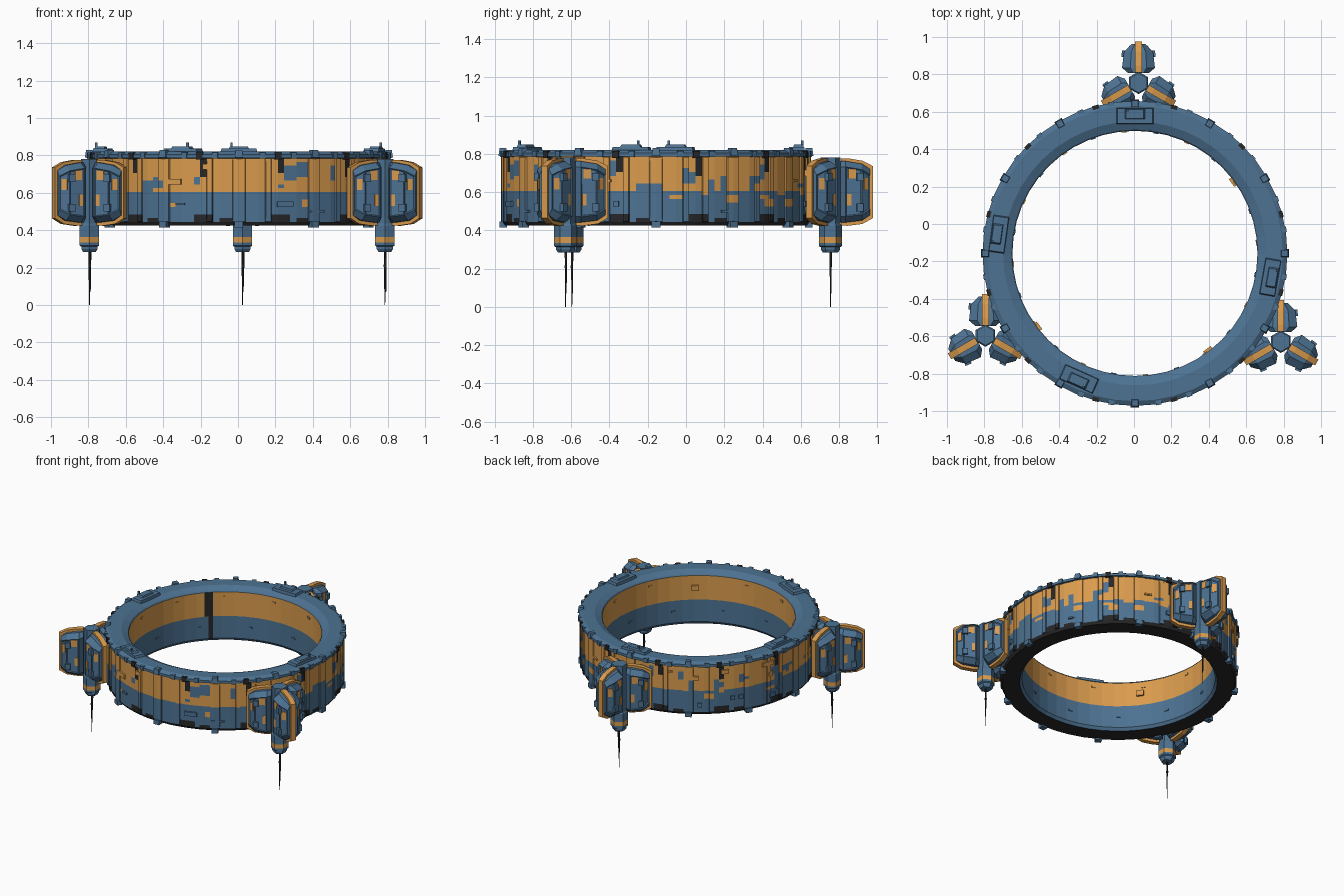
import bpy, bmesh, math, random
from mathutils import Matrix, Vector

if "Cube" in bpy.data.objects:
    bpy.data.objects.remove(bpy.data.objects["Cube"])

random.seed(11)

def material(name, rgb):
    m = bpy.data.materials.new(name)
    m.diffuse_color = (*rgb, 1)
    m.use_nodes = True
    m.node_tree.nodes["Principled BSDF"].inputs["Base Color"].default_value = m.diffuse_color
    return m

BLUE, ORANGE, DARK = 0, 1, 2
MATS = [material("steel_blue", (0.075, 0.17, 0.29)),
        material("hazard_orange", (0.70, 0.33, 0.075)),
        material("charcoal", (0.02, 0.02, 0.022))]
CENTRE = Vector((0.005, -0.157, 0))
N = 144
rad = math.radians

def finish(name, bm, loc=CENTRE, normals=True):
    if normals:
        bmesh.ops.recalc_face_normals(bm, faces=bm.faces[:])
    me = bpy.data.meshes.new(name)
    bm.to_mesh(me)
    bm.free()
    for m in MATS:
        me.materials.append(m)
    ob = bpy.data.objects.new(name, me)
    ob.location = loc
    bpy.context.collection.objects.link(ob)
    return ob

def box(bm, pos, size, ang=0, mat=BLUE, top=1.0):
    """Box turned about z, optionally with a narrowed top."""
    vs = bmesh.ops.create_cube(bm, size=1)["verts"]
    for v in vs:
        k = top if v.co.z > 0 else 1
        v.co = Vector((v.co.x * size[0] * k, v.co.y * size[1] * k, v.co.z * size[2]))
        v.co = Matrix.Rotation(ang, 3, 'Z') @ v.co + Vector(pos)
    for f in {f for v in vs for f in v.link_faces}:
        f.material_index = mat

def polar(r, a, z):
    return (r * math.cos(a), r * math.sin(a), z)

def loft(bm, rings, mats=None):
    """Skin closed vertex rings; mats gives one material per span."""
    rows = [[bm.verts.new(p) for p in r] for r in rings]
    n, spans = len(rows[0]), []
    mats = mats or [BLUE] * (len(rows) - 1)
    for i in range(len(rows) - 1):
        spans.append([])
        for j in range(n):
            f = bm.faces.new((rows[i][j], rows[i][(j + 1) % n], rows[i + 1][(j + 1) % n], rows[i + 1][j]))
            f.material_index = mats[i]
            spans[i].append(f)
    bm.faces.new(rows[0][::-1]).material_index = mats[0]
    bm.faces.new(rows[-1]).material_index = mats[-1]
    return spans

# ---- main ring: closed profile swept around, outer wall split into paint cells
WALL = 17
profile = [(0.79, 0.425)] + [(0.802, 0.445 + 0.02 * i) for i in range(WALL + 1)]
profile += [(0.815, 0.787), (0.815, 0.805), (0.79, 0.82), (0.705, 0.82), (0.662, 0.80),
            (0.655, 0.79), (0.655, 0.61), (0.655, 0.445), (0.67, 0.425)]
INNER_TOP, INNER_LOW = WALL + 7, WALL + 8   # profile spans of the inner wall

# camouflage: base bands, then random rectangles, then the regular dark marks
paint = [[ORANGE if i >= 8 else BLUE for i in range(WALL)] for _ in range(N)]

def patch(col, row, w, h, mat):
    for c in range(col, col + w):
        for r in range(max(row, 0), min(row + h, WALL)):
            paint[c % N][r] = mat

for _ in range(50):
    patch(random.randrange(N), random.randint(7, 12), random.randint(1, 2), random.randint(1, 4), BLUE)
for _ in range(16):
    patch(random.randrange(N), random.randint(4, 7), random.randint(1, 2), random.randint(1, 2), ORANGE)
for k in range(12):
    c = 6 + 12 * k
    patch(c - 1, 0, 3, 2, DARK)
    patch(c, 12 + k % 2, 1, 5, DARK)
    patch(c + 3, 0, 2, 1, DARK)

bm = bmesh.new()
def facet(j):  # keeps the wall a 48-sided polygon
    return math.cos(rad(3.75)) / math.cos(rad((j * 2.5) % 7.5 - 3.75))
loops = [[bm.verts.new(polar(r * facet(j), rad(2.5 * j), z)) for r, z in profile] for j in range(N)]
P = len(profile)
raised = []
for j in range(N):
    for i in range(P):
        a, b = loops[j], loops[(j + 1) % N]
        f = bm.faces.new((a[i], b[i], b[(i + 1) % P], a[(i + 1) % P]))
        if 1 <= i <= WALL:
            f.material_index = paint[j][i - 1]
            if j % 12 in (0, 11) or j % 12 in (4, 7) and j % 5:
                raised.append(f)
        elif i in (0, P - 1):
            f.material_index = DARK
        elif i == INNER_TOP:
            f.material_index = ORANGE
        if (i == INNER_TOP and j in (53, 54)) or (i == INNER_LOW and j == 53):
            f.material_index = DARK
bmesh.ops.recalc_face_normals(bm, faces=bm.faces[:])
bmesh.ops.inset_region(bm, faces=raised, thickness=0.003, depth=0.008)
finish("main_ring", bm, normals=False)

# ---- clamps on the rim and under the ring
bm = bmesh.new()
for k in range(12):
    a = rad(30 * k)
    box(bm, polar(0.80, a, 0.81), (0.046, 0.045, 0.04), a, top=0.75)
    box(bm, polar(0.798, a, 0.43), (0.04, 0.045, 0.032), a)
    for d in (-9, 9):
        box(bm, polar(0.803, a + rad(d), 0.80), (0.034, 0.03, 0.032), a + rad(d))
    box(bm, polar(0.802, a + rad(15), 0.797), (0.034, 0.035, 0.036), a + rad(15), DARK)
finish("rim_clamps", bm)

# ---- small wall hatches, outside and inside
bm = bmesh.new()
for k in range(26):
    a = rad(random.uniform(0, 360))
    z = random.choice((0.5, 0.54, 0.66, 0.7, 0.74))
    box(bm, polar(0.803, a, z), (0.018, random.choice((0.03, 0.05, 0.09)), random.choice((0.012, 0.03))), a,
        ORANGE if z > 0.6 else BLUE)
for k in range(24):
    a = rad(15 * k + 5)
    z = (0.75, 0.53)[k % 2]
    box(bm, polar(0.654, a, z), (0.01, 0.028, 0.014), a, ORANGE if z > 0.6 else BLUE)
for deg in (36, -53, 217):
    box(bm, polar(0.65, rad(deg), 0.70), (0.022, 0.05, 0.04), rad(deg), ORANGE)
finish("wall_hatches", bm)

# ---- equipment housings on top of the ring
bm = bmesh.new()
for deg in (90, 172, 246, -10):
    a = rad(deg)
    box(bm, polar(0.735, a, 0.826), (0.085, 0.20, 0.022), a, top=0.93)
    box(bm, polar(0.745, a, 0.842), (0.055, 0.11, 0.014), a, top=0.85)
    b = a + rad(3)
    box(bm, polar(0.765, b, 0.853), (0.012, 0.012, 0.035), b)
finish("top_housings", bm)

# ---- three pod clusters
STATIONS = [(0.052, 0.055, 0.442, 0.762), (0.08, 0.088, 0.442, 0.762),
            (0.165, 0.078, 0.452, 0.748), (0.208, 0.037, 0.480, 0.720)]  # reach, half width, low, high

def pod(bm, ang):
    start = set(bm.verts)
    rings = []
    for t, w, lo, hi in STATIONS:
        c = 0.03
        rings.append([(t, -w, lo + c), (t, -w * 0.5, lo), (t, w * 0.5, lo), (t, w, lo + c),
                      (t, w, hi - c), (t, w * 0.5, hi), (t, -w * 0.5, hi), (t, -w, hi - c)])
    spans = loft(bm, rings)
    bmesh.ops.recalc_face_normals(bm, faces=[f for s in spans for f in s])
    # sunken side panels
    sides = [spans[i][j] for i in (1, 2) for j in (3, 7)]
    bmesh.ops.inset_individual(bm, faces=sides, thickness=0.008, depth=-0.005)
    # orange spine around the middle plane
    spine = [(0.055, 0.426), (0.09, 0.424), (0.168, 0.434), (0.222, 0.464),
             (0.222, 0.736), (0.168, 0.764), (0.09, 0.777), (0.055, 0.777)]
    loft(bm, [[(t, s * 0.018, z) for t, z in spine] for s in (-1, 1)], [ORANGE])
    for s in (-1, 1):
        tilt = s * math.atan2(-0.010, 0.085)
        for z in (0.52, 0.68):  # brackets
            box(bm, (0.155, s * 0.079, z), (0.035, 0.022, 0.042), tilt)
        # painted patches
        box(bm, (0.113, s * 0.079, 0.695), (0.04, 0.006, 0.05), tilt, ORANGE)
        box(bm, (0.098, s * 0.0805, 0.56), (0.022, 0.006, 0.06), tilt, ORANGE)
        box(bm, (0.186, s * 0.0545, 0.645), (0.03, 0.006, 0.06), s * math.atan2(-0.041, 0.043), ORANGE)
    new = [v for v in bm.verts if v not in start]
    bmesh.ops.rotate(bm, verts=new, cent=(0, 0, 0), matrix=Matrix.Rotation(ang, 3, 'Z'))

for name, deg in (("back", 88.8), ("left", 208.8), ("right", 328.8)):
    loc = CENTRE + Vector(polar(0.912, rad(deg), 0))
    bm = bmesh.new()
    for k in range(3):
        pod(bm, rad(90 + 120 * k))
    finish(name + "_pods", bm, loc)

    # hexagonal hub with banded lower nose
    bm = bmesh.new()
    levels = [(0.285, 0.040), (0.300, 0.050), (0.312, 0.050), (0.318, 0.060), (0.335, 0.060), (0.365, 0.060),
              (0.425, 0.060), (0.435, 0.053), (0.755, 0.053), (0.78, 0.053)]
    loft(bm, [[polar(r, rad(30 + 60 * j), z) for j in range(6)] for z, r in levels],
         [BLUE, BLUE, BLUE, BLUE, ORANGE, BLUE, BLUE, BLUE, BLUE])
    finish(name + "_hub", bm, loc)

    # hanging antenna
    bm = bmesh.new()
    for x, y, low, r in ((0, 0, 0.0, 0.004), (0.006, 0.004, 0.07, 0.003)):
        loft(bm, [[(x + k * math.cos(rad(60 * j)), y + k * math.sin(rad(60 * j)), z) for j in range(6)]
                  for z, k in ((low, r * 0.5), (0.15, r), (0.29, r * 1.3))], [DARK, DARK])
    box(bm, (0, 0, 0.21), (0.012, 0.012, 0.012), 0, DARK)
    finish(name + "_antenna", bm, loc)
